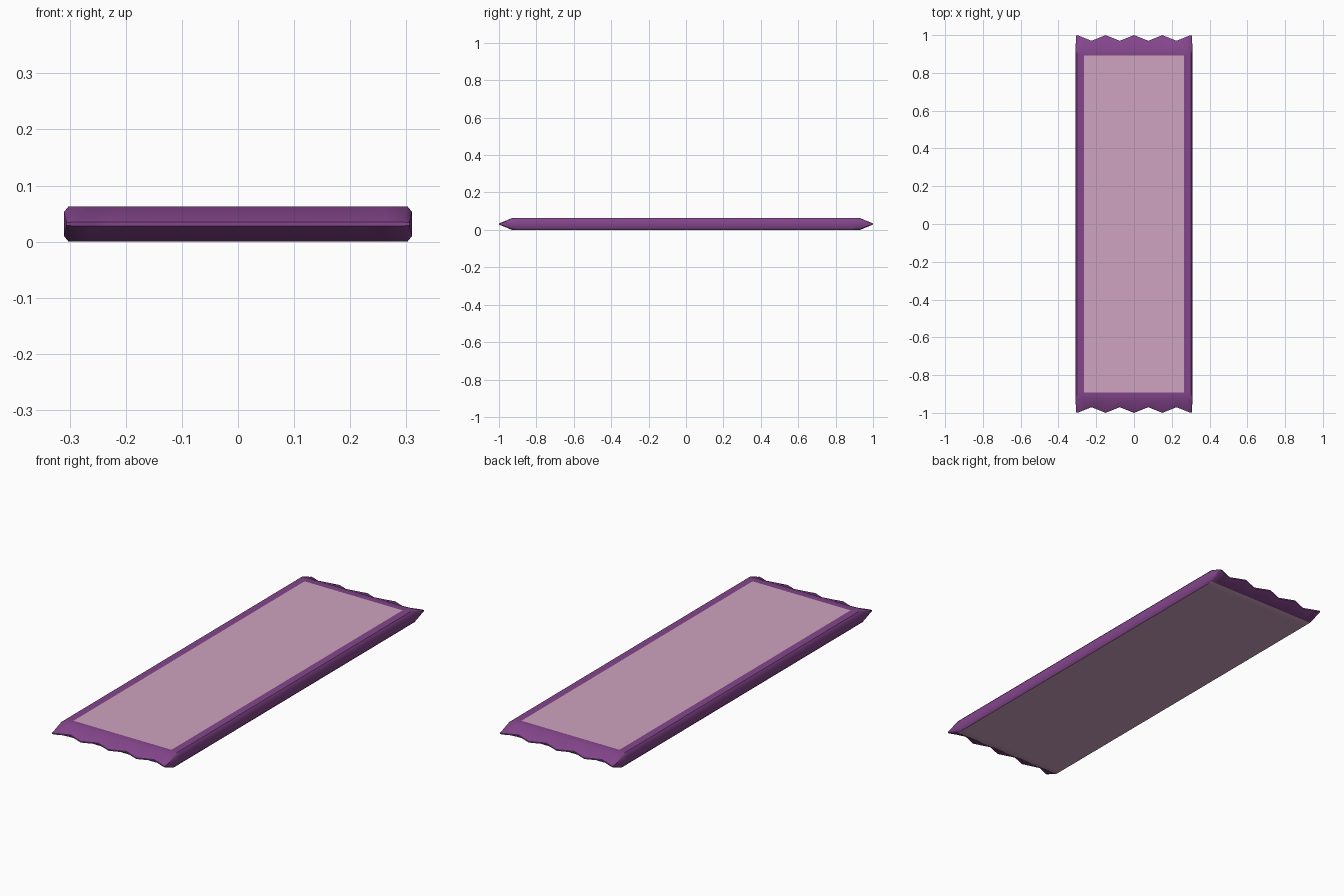
import bpy, bmesh, math

if "Cube" in bpy.data.objects:
    bpy.data.objects.remove(bpy.data.objects["Cube"])

W, H = 0.31, 0.063
MID = H / 2


def material(name, color):
    m = bpy.data.materials.new(name)
    m.diffuse_color = color
    m.use_nodes = True
    m.node_tree.nodes["Principled BSDF"].inputs["Base Color"].default_value = m.diffuse_color
    return m


def zigzag(x):
    """Length of the crimped end at x: five tips, four notches."""
    t = (x / 0.1525) % 1.0
    return 1.0 - 0.03 * (1 - abs(2 * t - 1)) if abs(x) < 0.305 else 1.0


# Top and bottom columns: zigzag corners plus the label edges
cols = sorted([i * 0.07625 for i in range(-3, 4)] + [-0.265, 0.265, -0.302, 0.302])
profile = ([(-W, 0.053)] + [(x, H) for x in cols] + [(W, 0.053)]
           + [(W, 0.010)] + [(x, 0.0) for x in reversed(cols)] + [(-W, 0.010)])
n = len(profile)

bm = bmesh.new()


def ring(y):
    return [bm.verts.new((x, y, z)) for x, z in profile]


def tip_ring(side):
    return [bm.verts.new((x * 0.985, side * zigzag(x), MID + (z - MID) * 0.1))
            for x, z in profile]


# Body: lofted cross-sections with pinched ends
rings = [tip_ring(-1)] + [ring(y) for y in (-0.93, -0.892, 0.892, 0.93)] + [tip_ring(1)]
for a, b in zip(rings, rings[1:]):
    for i in range(n):
        j = (i + 1) % n
        bm.faces.new((a[i], a[j], b[j], b[i]))

# Thin crimped edges
for r in (rings[0], rings[-1]):
    for i in range(n // 2 - 1):
        bm.faces.new((r[i], r[i + 1], r[n - 2 - i], r[n - 1 - i]))
bmesh.ops.recalc_face_normals(bm, faces=bm.faces[:])

# Pale label on top and the whole pale underside
for f in bm.faces:
    c = f.calc_center_median()
    top = c.z > H - 1e-4 and abs(c.x) < 0.265 and abs(c.y) < 0.88
    if top or c.z < 1e-4:
        f.material_index = 1

mesh = bpy.data.meshes.new("wrapper")
bm.to_mesh(mesh)
bm.free()
mesh.materials.append(material("purple_foil", (0.23, 0.06, 0.26, 1)))
mesh.materials.append(material("pale_label", (0.62, 0.37, 0.53, 1)))
wrapper = bpy.data.objects.new("wrapper", mesh)
bpy.context.collection.objects.link(wrapper)
bpy.context.view_layer.objects.active = wrapper
wrapper.select_set(True)
bpy.ops.object.shade_smooth_by_angle(angle=math.radians(50))
